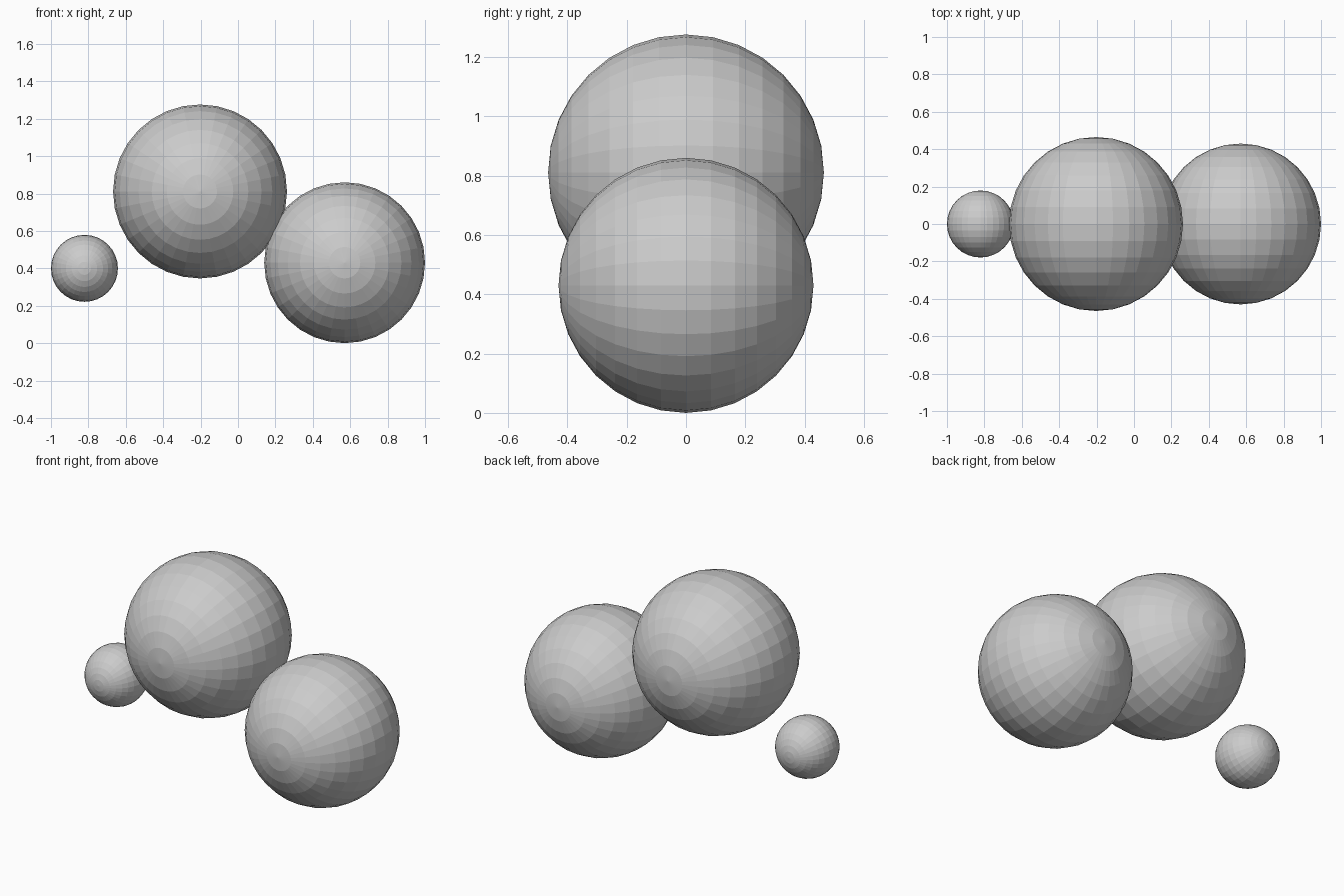
import bpy
import math

if "Cube" in bpy.data.objects:
    bpy.data.objects.remove(bpy.data.objects["Cube"])


def ball(name, x, z, radius):
    # Flat-shaded ball with its poles pointing front and back
    bpy.ops.mesh.primitive_uv_sphere_add(
        segments=32, ring_count=16, radius=radius,
        location=(x, 0, z), rotation=(math.pi / 2, 0, 0))
    bpy.context.object.name = name


ball("large_ball", -0.203, 0.811, 0.465)
ball("right_ball", 0.57, 0.43, 0.43)
ball("small_ball", -0.821, 0.40, 0.179)
